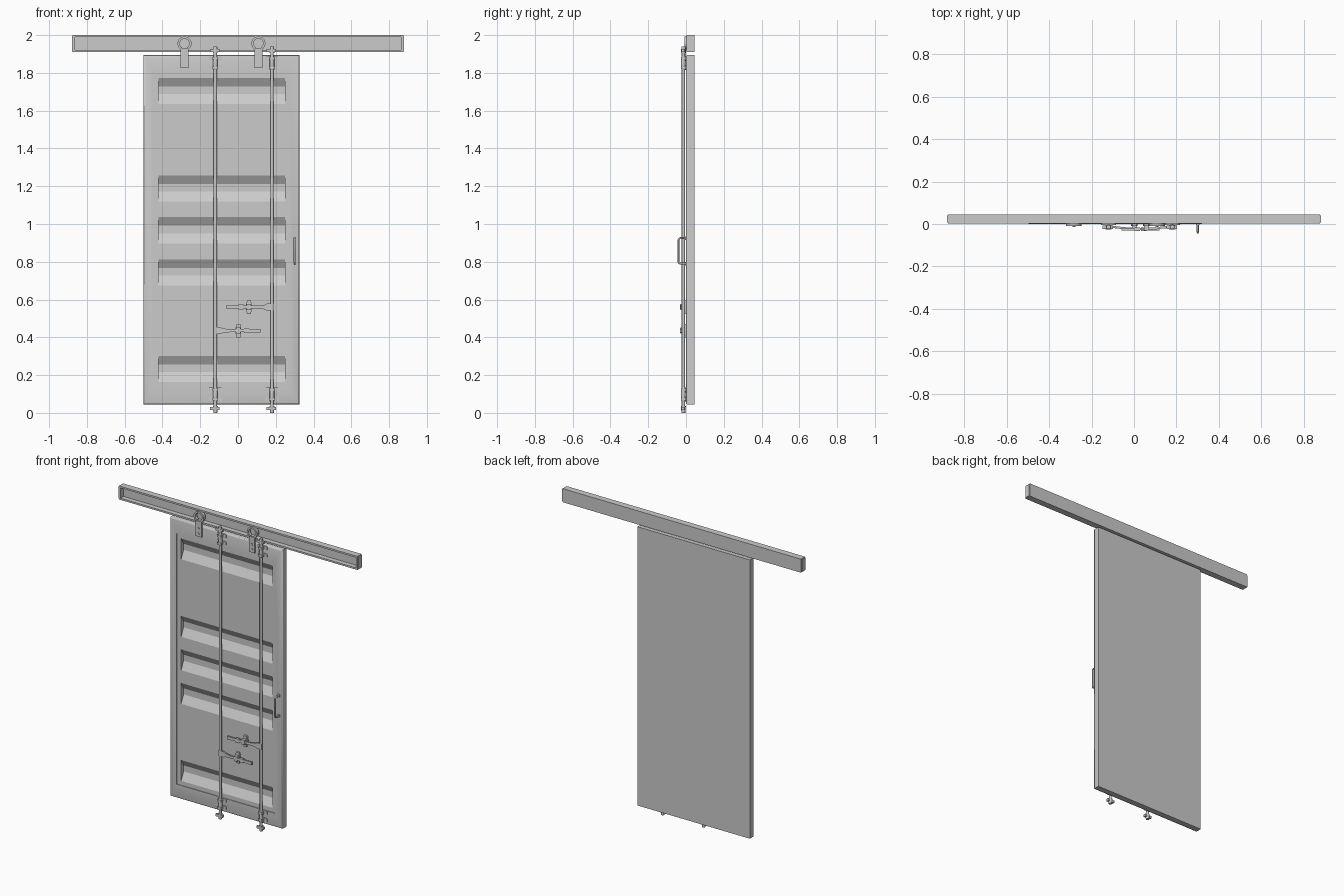
import bpy, bmesh, math

if "Cube" in bpy.data.objects:
    bpy.data.objects.remove(bpy.data.objects["Cube"])

grey = bpy.data.materials.new("plain_grey")
grey.diffuse_color = (0.6, 0.6, 0.6, 1)
grey.use_nodes = True
grey.node_tree.nodes["Principled BSDF"].inputs["Base Color"].default_value = grey.diffuse_color


def loft(name, loops, smooth=40):
    """Skin a list of equal-length point loops and cap both ends."""
    bm = bmesh.new()
    rows = [[bm.verts.new(p) for p in loop] for loop in loops]
    n = len(rows[0])
    for a, b in zip(rows, rows[1:]):
        for i in range(n):
            bm.faces.new((a[i], a[(i + 1) % n], b[(i + 1) % n], b[i]))
    bm.faces.new(rows[0])
    bm.faces.new(rows[-1])
    bmesh.ops.recalc_face_normals(bm, faces=bm.faces)
    me = bpy.data.meshes.new(name)
    bm.to_mesh(me)
    bm.free()
    ob = bpy.data.objects.new(name, me)
    bpy.context.collection.objects.link(ob)
    me.materials.append(grey)
    bpy.context.view_layer.objects.active = ob
    ob.select_set(True)
    bpy.ops.object.shade_smooth_by_angle(angle=math.radians(smooth))
    ob.select_set(False)
    return ob


def rect(x0, x1, z0, z1, y, inset=0):
    x0, x1, z0, z1 = x0 + inset, x1 - inset, z0 + inset, z1 - inset
    return [(x0, y, z0), (x1, y, z0), (x1, y, z1), (x0, y, z1)]


def box(name, x0, x1, y0, y1, z0, z1):
    return loft(name, [rect(x0, x1, z0, z1, y0), rect(x0, x1, z0, z1, y1)])


def plate(name, pts, y0, y1):
    """Extrude an x/z outline between two depths."""
    return loft(name, [[(x, y, z) for x, z in pts] for y in (y0, y1)])


def bar(name, x, y, stations, sides=12):
    """Upright turned bar: stations are (height, radius)."""
    return loft(name, [[(x + r * math.cos(2 * math.pi * i / sides),
                         y + r * math.sin(2 * math.pi * i / sides), z)
                        for i in range(sides)] for z, r in stations])


# Overhead rail: box channel with an open front and end caps
R = (-0.875, 0.875, 1.91, 2.0)
loft("rail_channel", [rect(*R, 0.045), rect(*R, 0.002),
                      rect(*R, 0.002, 0.011), rect(*R, 0.034, 0.011)])
for s in (-1, 1):
    cap = [(1.914, 0.006), (1.914, 0.041), (1.996, 0.041), (1.996, 0.006)]
    loft("rail_end_cap", [[(s * x, y, z) for z, y in cap] for x in (0.874, 0.88)])

# Door shell: soft outer edge, pocket for the ribbed panel
D = (-0.50, 0.325, 0.045, 1.894)
P = (-0.45, 0.272, 0.135, 1.80)
loft("door_frame", [rect(*D, 0.045), rect(*D, 0.008), rect(*D, 0.002, 0.002),
                    rect(*D, 0.0, 0.008), rect(*P, 0.0), rect(*P, 0.036)], 60)

# Ribbed panel: one section with five pressed-in grooves
front, deep = 0.004, 0.03
section = [(0.037, 1.80), (front, 1.80)]
for top in (1.772, 1.258, 1.036, 0.813, 0.302):
    section += [(front, top), (deep, top - 0.045), (deep, top - 0.085), (front, top - 0.138)]
section += [(front, 0.135), (0.037, 0.135)]
loft("ribbed_panel", [[(x, y, z) for y, z in section] for x in (-0.42, 0.25)], 20)
box("panel_left_edge", -0.45, -0.42, front, 0.037, 0.135, 1.80)
box("panel_right_edge", 0.25, 0.272, front, 0.037, 0.135, 1.80)

# Hangers: strap with a horseshoe hook reaching into the rail
for x in (-0.283, 0.108):
    box("hanger_strap", x - 0.021, x + 0.021, -0.009, 0.001, 1.825, 1.928)
    arc = [math.radians(-60 + 15 * i) for i in range(21)]
    hook = [(x + 0.037 * math.cos(a), 1.956 + 0.037 * math.sin(a)) for a in arc]
    hook += [(x + 0.025 * math.cos(a), 1.956 + 0.025 * math.sin(a)) for a in reversed(arc)]
    plate("hanger_hook", hook, -0.009, 0.012)
    for z in (1.845, 1.88):
        loft("hanger_bolt", [[(x + 0.007 * math.cos(i * math.pi / 3), y,
                               z + 0.007 * math.sin(i * math.pi / 3)) for i in range(6)]
                             for y in (-0.013, -0.008)])

# Locking rods with cams, guide brackets and levers
ROD_Y = -0.014
for rx, s, lz in ((-0.12, 1, 0.435), (0.18, -1, 0.56)):
    bar("lock_rod", rx, ROD_Y, [(0.01, 0.009), (1.93, 0.009)])

    for end in (0, 1):
        def h(z):
            return 1.94 - z if end else z
        # cam head at the rod tip
        bar("cam_collar", rx, ROD_Y, sorted([(h(0.0), 0.010), (h(0.036), 0.013)]))
        box("cam_claw", rx - 0.028, rx + 0.022, -0.024, -0.008,
            *sorted((h(0.014), h(0.030))))
        # guide bracket: two back plates, a sleeve and straps
        lo, hi = (1.815, 1.89) if end else (0.06, 0.135)
        bar("rod_sleeve", rx, ROD_Y, [(lo, 0.009), (lo + 0.012, 0.012),
                                      (hi - 0.012, 0.012), (hi, 0.009)])
        for z in (lo + 0.013, hi - 0.013):
            plate("bracket_plate",
                  [(rx - 0.036, z - 0.008), (rx - 0.03, z - 0.013), (rx + 0.03, z - 0.013),
                   (rx + 0.036, z - 0.008), (rx + 0.036, z + 0.008), (rx + 0.03, z + 0.013),
                   (rx - 0.03, z + 0.013), (rx - 0.036, z + 0.008)], -0.005, 0.006)
            box("bracket_strap", rx - 0.015, rx + 0.015, -0.027, 0.0, z - 0.007, z + 0.007)

    # lever: outline of half widths along its length, stepping outwards
    def px(d):
        return rx + s * d
    arm = [(-0.008, 0.019, -0.015), (0.03, 0.018, -0.015), (0.04, 0.012, -0.016),
           (0.075, 0.008, -0.02), (0.15, 0.008, -0.024), (0.24, 0.010, -0.026)]
    loft("lever_arm", [[(px(d), y - 0.005, lz - w), (px(d), y + 0.005, lz - w),
                        (px(d), y + 0.005, lz + w), (px(d), y - 0.005, lz + w)]
                       for d, w, y in arm], 20)
    box("lever_joint", *sorted((px(0.152), px(0.178))), -0.032, -0.016, lz - 0.013, lz + 0.013)
    # retainer plate on the door with a catch around the lever
    outline = [(0.015, 0.012), (0.015, -0.012), (0.01, -0.036), (-0.01, -0.036),
               (-0.015, -0.012), (-0.015, 0.012), (-0.01, 0.036), (0.01, 0.036)]
    plate("lever_retainer", [(px(0.122 + a), lz + b) for a, b in outline], -0.01, 0.006)
    box("lever_catch", px(0.122) - 0.012, px(0.122) + 0.012, -0.03, -0.008,
        lz - 0.016, lz + 0.016)

# Pull handle: bent round bar with small mounting pads
path = [(0.004, 0.79), (-0.03, 0.79), (-0.037, 0.793), (-0.04, 0.80),
        (-0.04, 0.915), (-0.037, 0.922), (-0.03, 0.925), (0.004, 0.925)]
cu = bpy.data.curves.new("pull_handle", 'CURVE')
cu.dimensions = '3D'
cu.bevel_depth = 0.005
cu.bevel_resolution = 2
cu.use_fill_caps = True
sp = cu.splines.new('POLY')
sp.points.add(len(path) - 1)
for p, (y, z) in zip(sp.points, path):
    p.co = (0.3, y, z, 1)
cu.materials.append(grey)
bpy.context.collection.objects.link(bpy.data.objects.new("pull_handle", cu))
for z in (0.79, 0.925):
    box("handle_pad", 0.291, 0.309, -0.004, 0.002, z - 0.009, z + 0.009)
